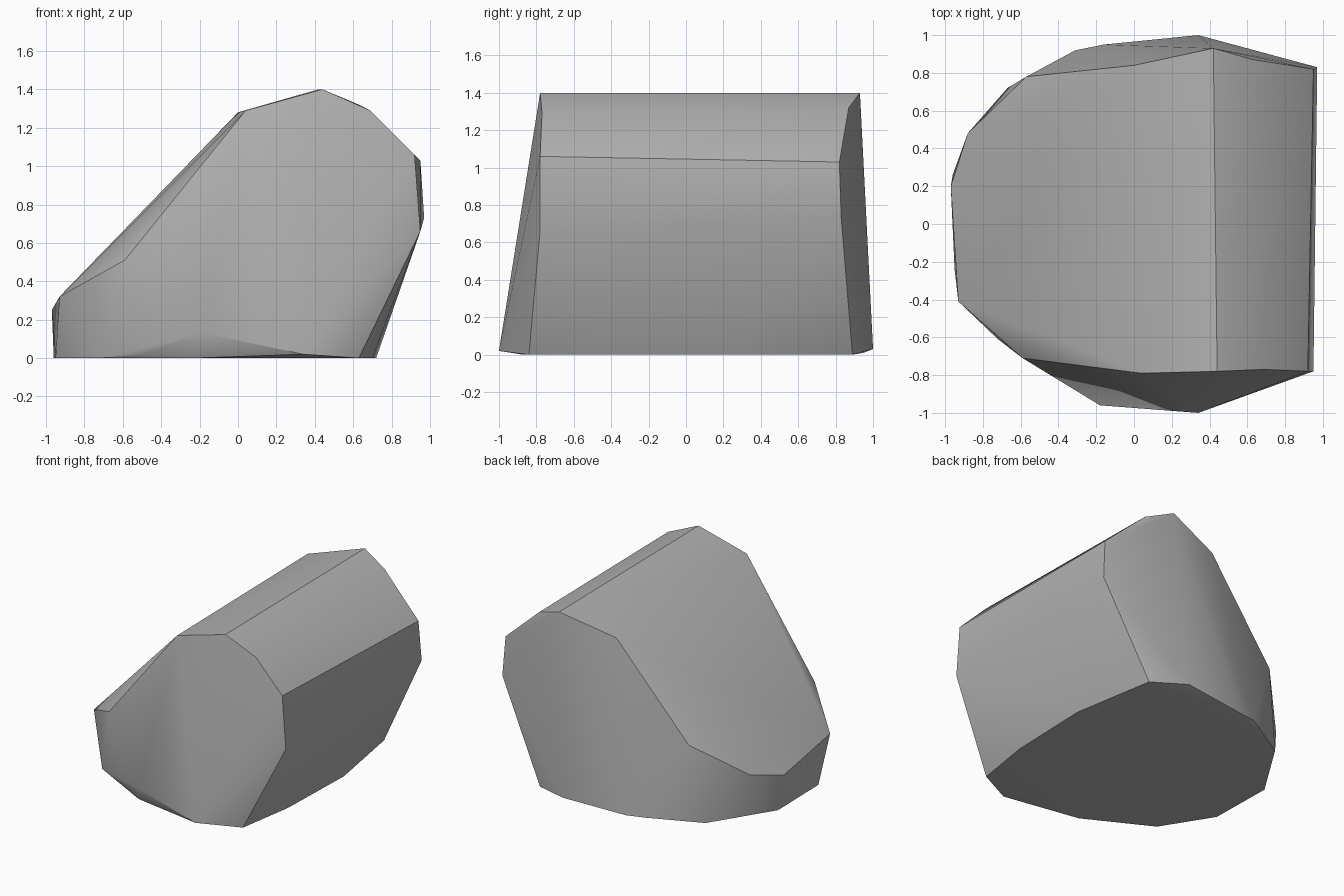
import bpy, bmesh, math

cube = bpy.data.objects.get("Cube")
if cube:
    bpy.data.objects.remove(cube, do_unlink=True)

# Stone colour
stone = bpy.data.materials.new("stone grey")
stone.use_nodes = True
grey = (0.45, 0.45, 0.45, 1)
stone.diffuse_color = grey
stone.node_tree.nodes["Principled BSDF"].inputs["Base Color"].default_value = grey

# Corner points of the chipped boulder, ring by ring
front_end = [(.04, -.79, 1.29), (.44, -.78, 1.4), (.69, -.77, 1.29), (.92, -.78, 1.06),
             (.95, -.78, .66), (-.59, -.71, .51), (-.93, -.41, .32), (-.18, -.96, .13)]
back_end = [(0, .84, 1.28), (.42, .93, 1.4), (.63, .87, 1.32), (.95, .82, 1.03),
            (.97, .83, .73), (-.57, .78, .59), (-.88, .48, .33), (-.97, .2, .25)]
foot = [(.63, -.84, 0), (.7, -.4, 0), (.72, .25, 0), (.61, .89, 0), (.34, 1, .03),
        (-.16, .95, .01), (-.31, .92, .02), (-.67, .72, 0), (-.96, .26, 0),
        (-.95, -.24, 0), (-.72, -.61, 0), (-.48, -.76, .02), (-.23, -.87, 0),
        (.34, -1, .02)]

# Wrap the corners in a convex skin and merge nearly flat triangles
bm = bmesh.new()
for point in front_end + back_end + foot:
    bm.verts.new(point)
bmesh.ops.convex_hull(bm, input=bm.verts)
loose = [v for v in bm.verts if not v.link_faces]
bmesh.ops.delete(bm, geom=loose, context='VERTS')
bmesh.ops.dissolve_limit(bm, angle_limit=math.radians(2), verts=bm.verts, edges=bm.edges)
bmesh.ops.recalc_face_normals(bm, faces=bm.faces)
mesh = bpy.data.meshes.new("boulder")
bm.to_mesh(mesh)
bm.free()
mesh.materials.append(stone)

boulder = bpy.data.objects.new("boulder", mesh)
bpy.context.collection.objects.link(boulder)
bpy.ops.object.select_all(action='DESELECT')
boulder.select_set(True)
bpy.context.view_layer.objects.active = boulder
bpy.ops.object.shade_smooth_by_angle(angle=math.radians(30))
